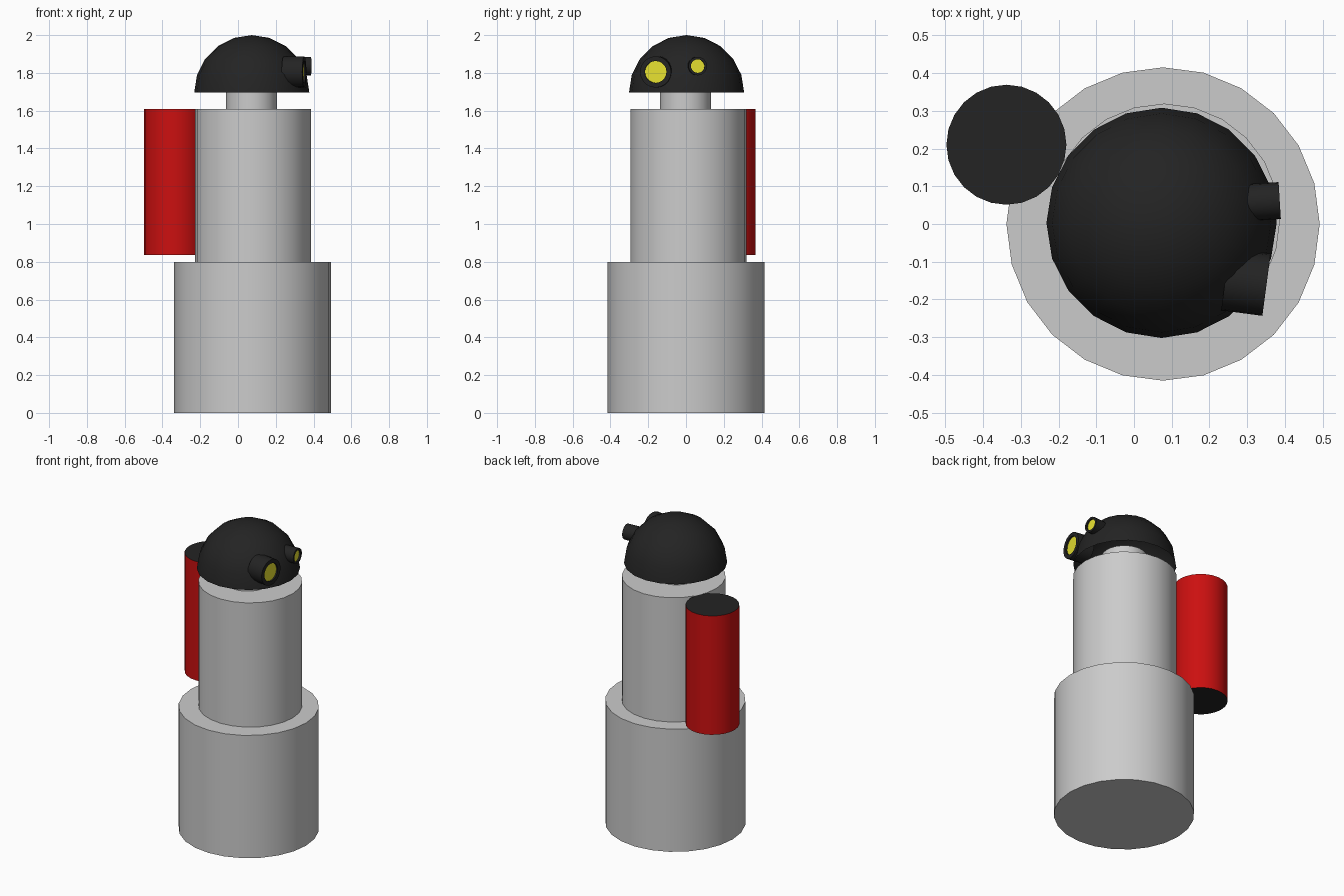
import bpy, bmesh
from math import sin, cos, pi, radians
from mathutils import Matrix

if "Cube" in bpy.data.objects:
    bpy.data.objects.remove(bpy.data.objects["Cube"])


def material(name, rgb):
    m = bpy.data.materials.new(name)
    m.diffuse_color = (*rgb, 1)
    m.use_nodes = True
    m.node_tree.nodes["Principled BSDF"].inputs["Base Color"].default_value = m.diffuse_color
    return m


BLACK = material("black", (0.017, 0.017, 0.017))
RED = material("red", (0.6, 0.005, 0.005))
YELLOW = material("yellow", (0.8, 0.75, 0.03))


def lathe(name, profile, sides, loc, mats=(), slots=None, rot=None, smooth=35):
    """Revolve (radius, z) points about z; slots gives a material index per band."""
    bm = bmesh.new()
    rings = []
    for r, z in profile:
        if r == 0:
            rings.append([bm.verts.new((0, 0, z))])
        else:
            rings.append([bm.verts.new((r * cos(2 * pi * i / sides),
                                        r * sin(2 * pi * i / sides), z))
                          for i in range(sides)])
    for k, (a, b) in enumerate(zip(rings, rings[1:])):
        if len(a) == 1:
            faces = [bm.faces.new(b[::-1])]
            # flat cap when the pole lies in the ring plane, else a fan
            if abs(profile[k][1] - profile[k + 1][1]) > 1e-6:
                bm.faces.remove(faces[0])
                faces = [bm.faces.new((a[0], b[(i + 1) % sides], b[i])) for i in range(sides)]
        elif len(b) == 1:
            if abs(profile[k][1] - profile[k + 1][1]) > 1e-6:
                faces = [bm.faces.new((a[i], a[(i + 1) % sides], b[0])) for i in range(sides)]
            else:
                faces = [bm.faces.new(a)]
        else:
            faces = [bm.faces.new((a[i], a[(i + 1) % sides], b[(i + 1) % sides], b[i]))
                     for i in range(sides)]
        for f in faces:
            f.material_index = slots[k] if slots else 0
    bmesh.ops.delete(bm, geom=[v for v in bm.verts if not v.link_faces], context='VERTS')
    if rot:
        bmesh.ops.transform(bm, matrix=rot, verts=bm.verts)
    me = bpy.data.meshes.new(name)
    bm.to_mesh(me)
    bm.free()
    for m in mats:
        me.materials.append(m)
    ob = bpy.data.objects.new(name, me)
    ob.location = loc
    bpy.context.collection.objects.link(ob)
    bpy.ops.object.select_all(action='DESELECT')
    ob.select_set(True)
    bpy.context.view_layer.objects.active = ob
    bpy.ops.object.shade_smooth_by_angle(angle=radians(smooth))
    return ob


def cylinder(name, r, z0, z1, x, y, sides=24, mats=(), slots=None):
    return lathe(name, [(0, z0), (r, z0), (r, z1), (0, z1)], sides, (x, y, 0), mats, slots)


# stacked body
cylinder("base", 0.415, 0, 0.80, 0.077, 0)
cylinder("torso", 0.307, 0.80, 1.61, 0.08, 0.012)
cylinder("neck", 0.135, 1.61, 1.76, 0.072, -0.003)

# tank on the back, red with black ends
cylinder("back_tank", 0.159, 0.835, 1.61, -0.338, 0.21, 24, (RED, BLACK), (1, 0, 1))

# open half-sphere head
R = 0.305
dome = [(R * cos(i * pi / 10), R * sin(i * pi / 10)) for i in range(5)] + [(0, R)]
lathe("head_dome", dome, 20, (0.073, 0.003, 1.695), (BLACK,))


# eye tubes with recessed lenses, facing +x and turned slightly
def eye(name, r, lens_r, length, recess, loc, yaw):
    rot = Matrix.Rotation(radians(yaw), 4, 'Z') @ Matrix.Rotation(pi / 2, 4, 'Y')
    prof = [(0, -length), (r, -length), (r, 0), (lens_r, 0), (lens_r, -recess), (0, -recess)]
    lathe(name, prof, 20, loc, (BLACK, YELLOW), (0, 0, 0, 0, 1), rot)


eye("large_eye", 0.083, 0.058, 0.11, 0.01, (0.351, -0.161, 1.805), -7.6)
eye("small_eye", 0.049, 0.036, 0.09, 0.01, (0.386, 0.062, 1.836), 3.5)
